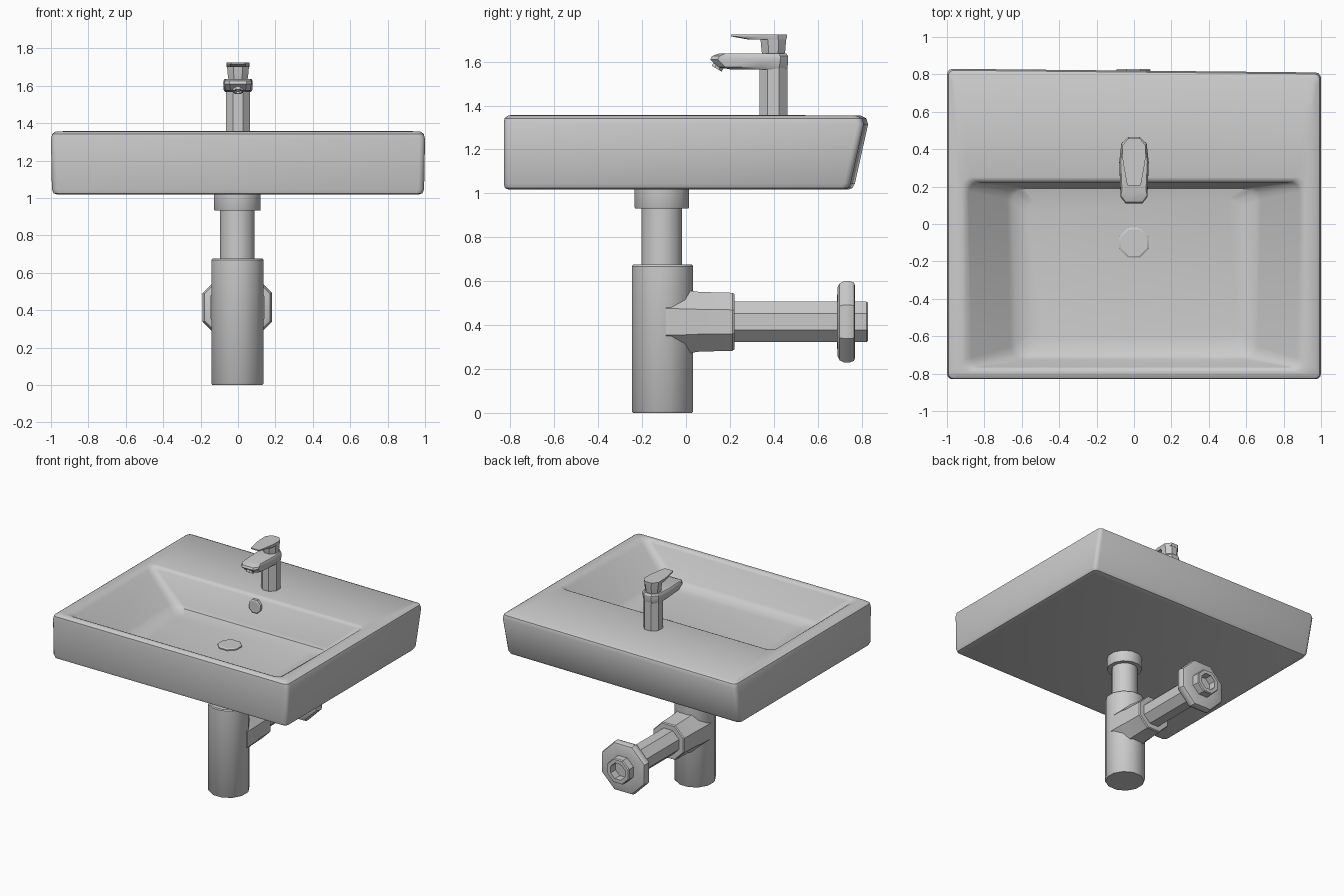
import bpy, bmesh, math
from mathutils import Vector


def loft(name, rings, smooth=30):
    """Bridge equal-length point rings, cap both ends."""
    bm = bmesh.new()
    loops = [[bm.verts.new(p) for p in r] for r in rings]
    n = len(loops[0])
    for a, b in zip(loops, loops[1:]):
        for i in range(n):
            j = (i + 1) % n
            bm.faces.new((a[i], a[j], b[j], b[i]))
    bm.faces.new(loops[0][::-1])
    bm.faces.new(loops[-1])
    bmesh.ops.recalc_face_normals(bm, faces=bm.faces)
    me = bpy.data.meshes.new(name)
    bm.to_mesh(me)
    bm.free()
    ob = bpy.data.objects.new(name, me)
    bpy.context.collection.objects.link(ob)
    bpy.ops.object.select_all(action='DESELECT')
    ob.select_set(True)
    bpy.context.view_layer.objects.active = ob
    bpy.ops.object.shade_smooth_by_angle(angle=math.radians(smooth))
    return ob


def lathe(name, profile, center, axis='Z', n=8, smooth=30):
    """Turn (radius, distance) pairs round an axis; radius is to the flats."""
    rot = Vector((0, 0, 1)).rotation_difference(
        Vector({'Z': (0, 0, 1), 'Y': (0, 1, 0)}.get(axis, axis)))
    k = 1 / math.cos(math.pi / n)
    rings = []
    for r, t in profile:
        ring = []
        for i in range(n):
            a = 2 * math.pi * (i + 0.5) / n
            p = Vector((r * k * math.cos(a), r * k * math.sin(a), t))
            ring.append(Vector(center) + rot @ p)
        rings.append(ring)
    return loft(name, rings, smooth)


def rounded(xf, xb, y0, y1, z, rad, skew=0.0, k=3):
    """Rounded rectangle: half width at front / back, front y, back y."""
    pts = []
    for cx, cy, a0 in ((xf - rad, y0 + rad, -90), (xb - rad, y1 - rad, 0),
                       (-xb + rad, y1 - rad, 90), (-xf + rad, y0 + rad, 180)):
        for i in range(k + 1):
            a = math.radians(a0 + 90 * i / k)
            x, y = cx + rad * math.cos(a), cy + rad * math.sin(a)
            pts.append((x, y - (skew * x if y > 0.5 else 0), z))
    return pts


def plan(half, z):
    """Mirror (x, y) half outline, listed front to back, at height z."""
    return [(x, y, z) for x, y in half] + [(-x, y, z) for x, y in half[::-1]]


# basin: outer shell, top rim, then down into the bowl
loft("basin", [
    rounded(0.96, 0.96, -0.805, 0.73, 1.017, 0.03, 0.01),
    rounded(0.985, 0.985, -0.825, 0.748, 1.024, 0.03, 0.01),
    rounded(0.995, 0.995, -0.83, 0.76, 1.045, 0.03, 0.01),
    rounded(1.0, 1.0, -0.83, 0.82, 1.315, 0.03, 0.01),
    rounded(0.993, 0.993, -0.827, 0.812, 1.342, 0.03, 0.01),
    rounded(0.975, 0.975, -0.81, 0.785, 1.355, 0.03, 0.01),
    rounded(0.92, 0.92, -0.79, 0.25, 1.357, 0.05),
    rounded(0.90, 0.90, -0.775, 0.235, 1.352, 0.05),
    rounded(0.87, 0.885, -0.765, 0.222, 1.335, 0.05),
    rounded(0.66, 0.68, -0.725, 0.203, 1.14, 0.07),
    rounded(0.63, 0.65, -0.70, 0.19, 1.115, 0.07),
    rounded(0.55, 0.57, -0.62, 0.13, 1.10, 0.07),
], 35)

# drain plug and overflow cap
lathe("drain_plug", [(0.08, 1.09), (0.08, 1.108), (0.07, 1.114)], (0, -0.1, 0))
lathe("overflow_cap", [(0.05, -0.02), (0.05, 0.018), (0.042, 0.023)],
      (0, 0.22, 1.285), (0, -1, 0))

# vertical waste: collar, tail pipe, bottle trap
lathe("waste_collar", [(0.122, 0.932), (0.124, 0.936), (0.124, 1.025)],
      (-0.003, -0.11, 0), n=12, smooth=40)
lathe("tail_pipe", [(0.092, 0.66), (0.092, 0.95)], (-0.003, -0.11, 0),
      n=12, smooth=40)
lathe("bottle_trap", [(0.134, 0), (0.14, 0.008), (0.14, 0.668), (0.134, 0.675)],
      (-0.003, -0.107, 0), n=12, smooth=40)

# horizontal outlet: branch, pipe with open end, wall flange
AX = (-0.003, 0, 0.415)
lathe("trap_branch", [(0.145, -0.09), (0.142, 0.02), (0.136, 0.06), (0.132, 0.212),
                      (0.126, 0.22)], AX, 'Y', 8)
lathe("outlet_pipe", [(0.092, 0.2), (0.092, 0.822), (0.086, 0.83), (0.06, 0.83),
                      (0.06, 0.72)], AX, 'Y', 8)
lathe("wall_flange", [(0.09, 0.688), (0.155, 0.69), (0.175, 0.70), (0.186, 0.722),
                      (0.186, 0.745), (0.178, 0.765), (0.165, 0.77), (0.09, 0.77)],
      AX, 'Y', 8)

# tap column
lathe("tap_column", [(0.064, 1.35), (0.064, 1.60)], (0, 0.398, 0))

# tap spout: lofted upward from underside to top
loft("tap_spout", [
    plan([(0.035, 0.20), (0.055, 0.225), (0.066, 0.35), (0.062, 0.42), (0.03, 0.46)], 1.565),
    plan([(0.04, 0.148), (0.066, 0.18), (0.076, 0.33), (0.066, 0.425), (0.03, 0.463)], 1.575),
    plan([(0.045, 0.11), (0.072, 0.145), (0.079, 0.33), (0.068, 0.43), (0.03, 0.465)], 1.61),
    plan([(0.045, 0.118), (0.071, 0.152), (0.078, 0.33), (0.067, 0.43), (0.03, 0.465)], 1.625),
    plan([(0.04, 0.15), (0.064, 0.18), (0.071, 0.33), (0.06, 0.42), (0.028, 0.457)], 1.637),
])
lathe("tap_aerator", [(0.026, -0.02), (0.026, 0.02), (0.018, 0.02), (0.018, 0.008)],
      (0, 0.15, 1.585), (0, -0.5, -0.85))

# tap handle: hub and tapered lever plate
lathe("handle_hub", [(0.05, 1.63), (0.054, 1.65), (0.06, 1.72)], (0, 0.398, 0))
loft("handle_lever", [
    plan([(0.035, 0.205), (0.04, 0.225), (0.06, 0.335), (0.062, 0.42), (0.03, 0.46)], z)
    if z > 1.71 else
    plan([(0.03, 0.29), (0.04, 0.30), (0.056, 0.335), (0.06, 0.42), (0.03, 0.458)], z)
    for z in (1.70, 1.715, 1.724)])
